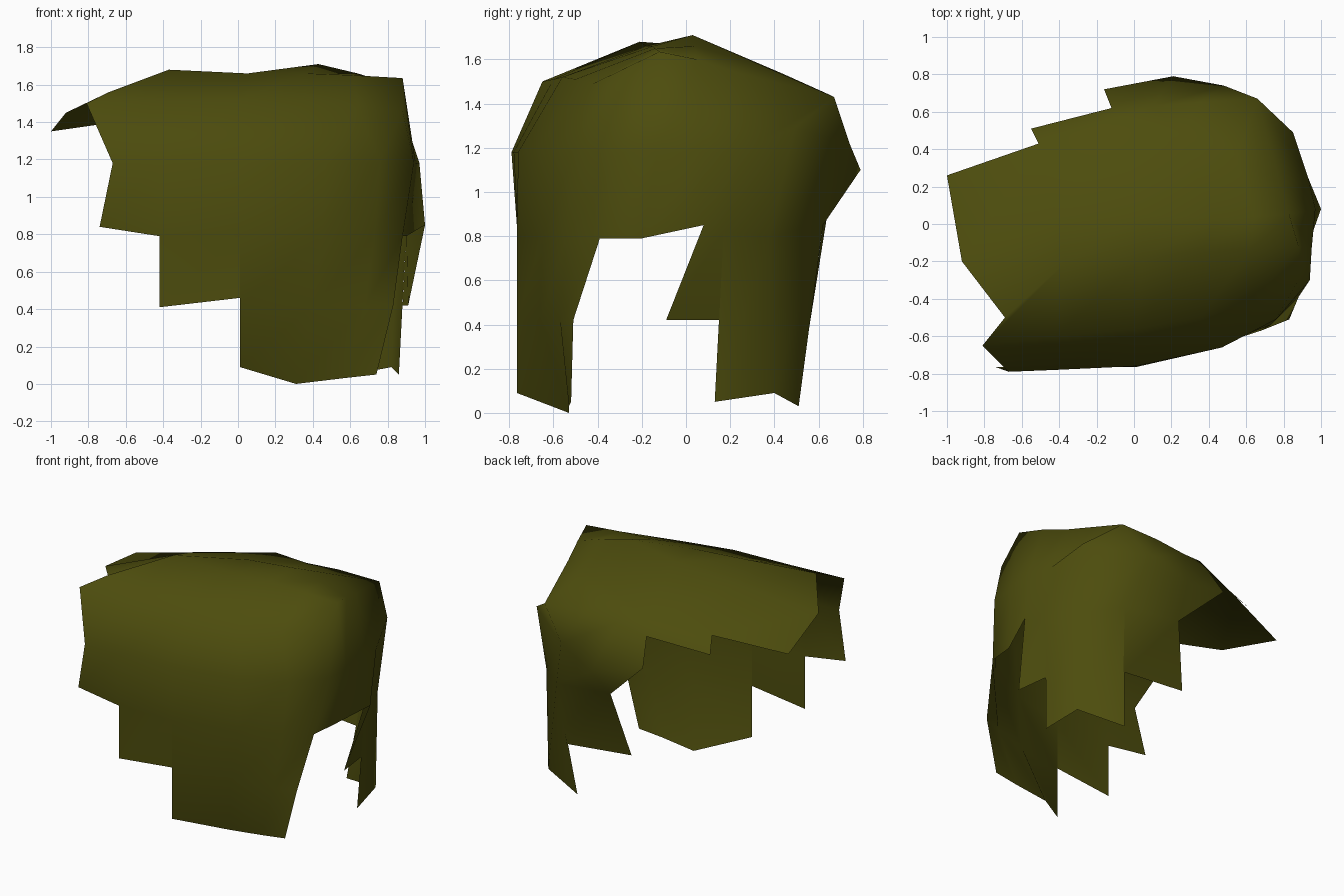
import bpy
import bmesh

cube = bpy.data.objects.get("Cube")
if cube:
    bpy.data.objects.remove(cube, do_unlink=True)

# One olive material for the whole shell
olive = bpy.data.materials.new("dark_olive")
olive.use_nodes = True
colour = (0.074, 0.073, 0.004, 1)
olive.diffuse_color = colour
shader = olive.node_tree.nodes["Principled BSDF"]
shader.inputs["Base Color"].default_value = colour
shader.inputs["Roughness"].default_value = 0.9

bm = bmesh.new()
shared = {}


def vertex(point):
    """Return the vertex at a point, so that neighbouring panels share corners."""
    if point not in shared:
        shared[point] = bm.verts.new(point)
    return shared[point]


def loft(lower, upper):
    """Join two curves with quads; repeated points collapse to triangles."""
    for i in range(len(lower) - 1):
        corners = [lower[i], lower[i + 1], upper[i + 1], upper[i]]
        corners = list(dict.fromkeys(corners))
        if len(corners) > 2:
            bm.faces.new([vertex(point) for point in corners])


# Crown: cross curves from the front eave over the ridge to the back eave
front_eave = [(-.81, -.65, 1.5), (-.42, -.6, 1.51), (.01, -.56, 1.52),
              (.36, -.5, 1.51), (.64, -.42, 1.49), (.88, -.3, 1.46)]
front_crown = [(-.69, -.5, 1.56), (-.37, -.21, 1.68), (.05, -.18, 1.66),
               (.36, -.15, 1.66), (.62, -.14, 1.65), (.88, -.12, 1.635)]
ridge = [(-.92, -.2, 1.45), (-.41, .02, 1.6), (.05, .05, 1.66),
         (.43, .03, 1.71), (.64, .04, 1.66), (.83, .05, 1.6)]
back_crown = [(-1, .26, 1.35), (-.51, .43, 1.42), (-.09, .56, 1.48),
              (.25, .45, 1.53), (.55, .35, 1.57), (.78, .23, 1.54)]
back_eave = [(-.55, .51, 1.32), (-.12, .62, 1.38), (.1, .63, 1.43),
             (.35, .65, 1.44), (.66, .67, 1.43)]
crown = [front_eave, front_crown, ridge, back_crown]
for near, far in zip(crown, crown[1:]):
    loft(near, far)
loft(back_crown[1:], back_eave)

# Walls: eave, belt and middle curves running front, side, then back
side_eave = [row[-1] for row in crown[1:]]
eave = front_eave + side_eave + back_eave[:0:-1]
belt_plan = [(-.67, -.79), (-.42, -.78), (.01, -.76), (.47, -.66), (.76, -.51),
             (.94, -.3), (.95, -.13), (.97, .08), (.93, .25)]
belt = [(x, y, 1.18) for x, y in belt_plan]
belt += [(.85, .49, 1.29), (.48, .74, 1.22), (.21, .79, 1.1), (-.16, .72, 1.2)]
middle = [(-.74, -.765, .84), (-.42, -.76, .79), (.01, -.765, .8),
          (.45, -.65, .8), (.73, -.54, .8), (.88, -.39, .79), (.9, -.2, .79),
          (1, .08, .85), (.9, .17, .82), (.85, .38, .8), (.6, .62, .85),
          (.155, .64, .9), belt[-1]]
loft(belt, eave)
loft(middle, belt)

# Ragged hem: hanging strips, each keyed by its first wall column
strips = {
    1: [(-.42, -.76, .41), (.01, -.765, .46)],
    2: [(.01, -.765, .42), (.4, -.66, .42), (.68, -.57, .42), (.83, -.51, .42)],
    7: [(.91, -.09, .42), (.88, .15, .42)],
    8: [(.86, .13, .05), (.82, .4, .09), (.51, .51, .03)],
    10: [(.56, .56, .4), (.05, .55, .45)],
}
for column, hem in strips.items():
    loft(hem, middle[column:column + len(hem)])

# Longest front strip hangs to the ground
front_tip = [(.01, -.765, .09), (.31, -.53, 0), (.56, -.53, .03), (.74, -.52, .05)]
loft(front_tip, strips[2])

# Finished shell with soft shading
mesh = bpy.data.meshes.new("ragged_hood")
bm.to_mesh(mesh)
bm.free()
mesh.materials.append(olive)
hood = bpy.data.objects.new("ragged_hood", mesh)
bpy.context.collection.objects.link(hood)
for face in mesh.polygons:
    face.use_smooth = True
